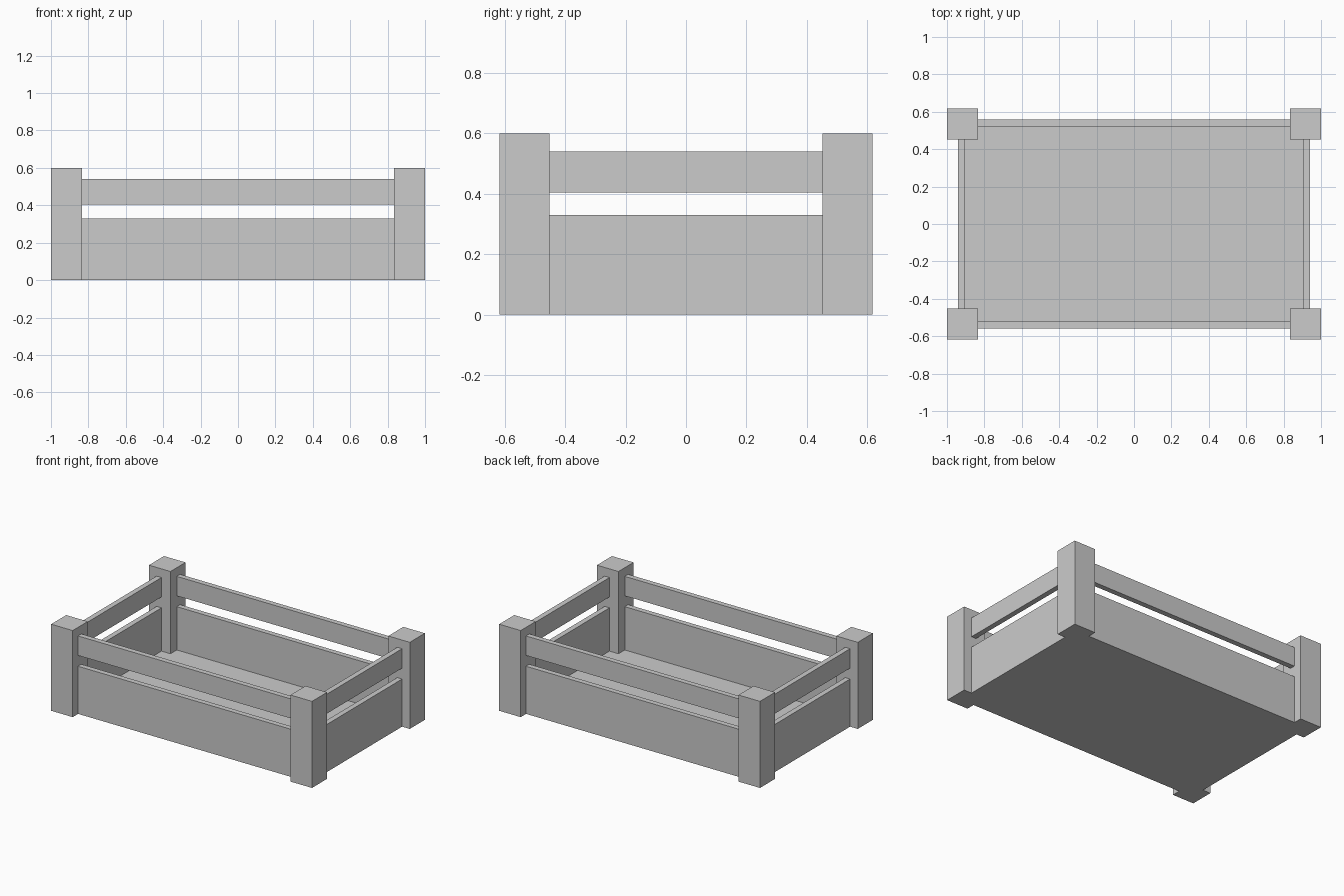
import bpy

if "Cube" in bpy.data.objects:
    bpy.data.objects.remove(bpy.data.objects["Cube"])

POST = 0.165            # post width
HX, HY = 1.0, 0.618     # half size of the crate
OX, OY = 0.941, 0.559   # outer faces of the boards
T = 0.037               # board thickness


def box(name, x0, x1, y0, y1, z0, z1):
    bpy.ops.mesh.primitive_cube_add(
        size=1, location=((x0 + x1) / 2, (y0 + y1) / 2, (z0 + z1) / 2))
    ob = bpy.context.object
    ob.name = name
    ob.scale = (x1 - x0, y1 - y0, z1 - z0)
    bpy.ops.object.transform_apply(location=False, rotation=False, scale=True)
    return ob


def span(side, inner, outer):
    return sorted((side * inner, side * outer))


# Corner posts
for sx, xn in ((-1, "left"), (1, "right")):
    for sy, yn in ((-1, "front"), (1, "back")):
        box(f"{yn}_{xn}_post", *span(sx, HX - POST, HX),
            *span(sy, HY - POST, HY), 0, 0.6)

# Lower boards and upper rails on all four sides
for part, z0, z1 in (("board", 0, 0.33), ("rail", 0.405, 0.54)):
    for s, yn, xn in ((-1, "front", "left"), (1, "back", "right")):
        box(f"{yn}_{part}", POST - HX, HX - POST, *span(s, OY - T, OY), z0, z1)
        box(f"{xn}_{part}", *span(s, OX - T, OX), POST - HY, HY - POST, z0, z1)

# Floor panel
box("floor", T - OX, OX - T, T - OY, OY - T, 0, 0.03)
